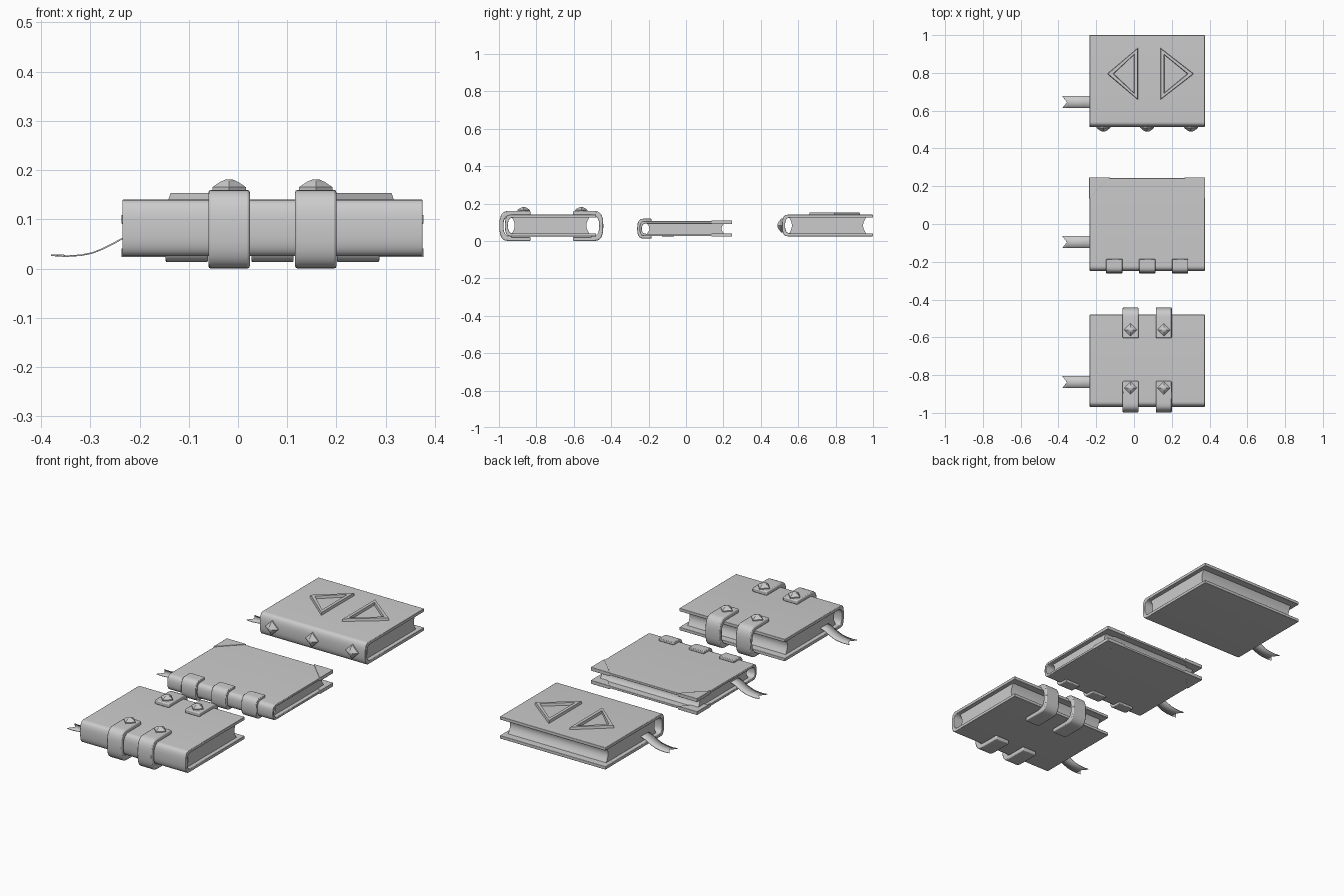
import bpy, bmesh, math

if "Cube" in bpy.data.objects:
    bpy.data.objects.remove(bpy.data.objects["Cube"])

X0, X1, XC = -0.235, 0.375, 0.07


def finish(bm, name, bevel=0.0, angle=35):
    bmesh.ops.recalc_face_normals(bm, faces=bm.faces)
    me = bpy.data.meshes.new(name)
    bm.to_mesh(me)
    bm.free()
    ob = bpy.data.objects.new(name, me)
    bpy.context.collection.objects.link(ob)
    bpy.ops.object.select_all(action='DESELECT')
    ob.select_set(True)
    bpy.context.view_layer.objects.active = ob
    if bevel:
        m = ob.modifiers.new("Bevel", 'BEVEL')
        m.width, m.segments, m.limit_method = bevel, 2, 'ANGLE'
        m.angle_limit = math.radians(50)
    bpy.ops.object.shade_smooth_by_angle(angle=math.radians(angle))
    return ob


def prism(name, low, high, **kw):
    """Join two matching outlines into a closed solid."""
    bm = bmesh.new()
    a = [bm.verts.new(p) for p in low]
    b = [bm.verts.new(p) for p in high]
    n = len(a)
    for i in range(n):
        j = (i + 1) % n
        bm.faces.new((a[i], a[j], b[j], b[i]))
    bm.faces.new(a[::-1])
    bm.faces.new(b)
    return finish(bm, name, **kw)


def extrude_x(name, prof, x0, x1, **kw):
    return prism(name, [(x0, y, z) for y, z in prof],
                 [(x1, y, z) for y, z in prof], **kw)


def arc(y_tip, depth, z0, z1, s=1, n=14, power=0.75):
    """Rounded end from top to bottom; s=1 bulges to -y, s=-1 to +y."""
    zc, h, pts = (z0 + z1) / 2, (z1 - z0) / 2, []
    for i in range(n + 1):
        t = math.pi / 2 - math.pi * i / n
        c, q = max(0, math.cos(t)), math.sin(t)
        pts.append((y_tip + s * depth * (1 - c ** power),
                    zc + h * math.copysign(abs(q) ** power, q)))
    return pts


def c_shape(y_tip, y_end, z0, z1, t, depth, s=1):
    """Folded sheet: outer curve plus inner curve offset by thickness t."""
    out = [(y_end, z1)] + arc(y_tip, depth, z0, z1, s) + [(y_end, z0)]
    inn = [(y_end, z1 - t)] + arc(y_tip + s * t, depth, z0 + t, z1 - t, s) + [(y_end, z0 + t)]
    return out + inn[::-1]


def book(name, y0, y1, z0, z1, t, ribbon_y):
    # folded cover with rounded spine
    extrude_x(name + "_cover", c_shape(y0, y1, z0, z1, t, 0.028), X0, X1, bevel=0.002)
    # page block, hollow at both spine and fore edge
    a, b, lo, hi = y0 + 0.038, y1 - 0.037, z0 + t - 0.001, z1 - t + 0.001
    prof, n = [], 10
    for i in range(n + 1):
        u = i / n
        prof.append((b - 0.016 * math.sin(math.pi * u), lo + (hi - lo) * u))
    for i in range(n + 1):
        u = i / n
        prof.append((a + 0.014 * math.sin(math.pi * u), hi - (hi - lo) * u))
    extrude_x(name + "_pages", prof, X0 + 0.022, X1 - 0.022)
    # bookmark ribbon with swallowtail end
    path = [(-0.19, 0.075), (-0.235, 0.061), (-0.255, 0.05), (-0.275, 0.04),
            (-0.295, 0.032), (-0.32, 0.027), (-0.35, 0.025), (-0.38, 0.027)]
    bm, prev = bmesh.new(), None
    for x, z in path:
        mid = x + 0.025 if x == -0.38 else x
        row = [bm.verts.new((px, ribbon_y + dy, z))
               for px, dy in ((x, -0.032), (mid, 0), (x, 0.032))]
        if prev:
            for i in range(2):
                bm.faces.new((prev[i], prev[i + 1], row[i + 1], row[i]))
        prev = row
    ob = finish(bm, name + "_ribbon")
    m = ob.modifiers.new("Thickness", 'SOLIDIFY')
    m.thickness, m.offset = 0.003, 0


def stud(name, centre, r, h, facing_front=False):
    """Diamond stud: short rim then a blunt pyramid."""
    bm, prev = bmesh.new(), None
    for k, d in ((1, -0.006), (1, h * 0.25), (0.55, h * 0.75), (0.2, h)):
        ring = []
        for i in range(4):
            u, v = r * k * math.cos(i * math.pi / 2), r * k * math.sin(i * math.pi / 2)
            off = (u, -d, v) if facing_front else (u, v, d)
            ring.append(bm.verts.new([c + o for c, o in zip(centre, off)]))
        if prev:
            for i in range(4):
                j = (i + 1) % 4
                bm.faces.new((prev[i], prev[j], ring[j], ring[i]))
        else:
            bm.faces.new(ring[::-1])
        prev = ring
    bm.faces.new(prev)
    finish(bm, name, angle=40)


book("back_book", 0.514, 1.0, 0.025, 0.14, 0.016, 0.645)
book("middle_book", -0.248, 0.243, 0.026, 0.106, 0.012, -0.096)
book("front_book", -0.968, -0.48, 0.025, 0.14, 0.016, -0.837)

# back book: triangular frames on the cover and studs on the spine
for side, base, tip in (("left", 0.021, -0.142), ("right", 0.139, 0.317)):
    d = math.copysign(1, tip - base)
    yc, bm = 0.795, bmesh.new()

    def tri(i, z):
        b, p, h = base + d * i, tip - d * i * 1.6, 0.138 - i * 1.75
        return [bm.verts.new(q) for q in ((b, yc - h, z), (p, yc, z), (b, yc + h, z))]
    rings = [tri(0, 0.138), tri(0.003, 0.153), tri(0.019, 0.153), tri(0.022, 0.138)]
    for k in range(4):
        a, b = rings[k], rings[(k + 1) % 4]
        for i in range(3):
            j = (i + 1) % 3
            bm.faces.new((a[i], a[j], b[j], b[i]))
    finish(bm, "triangle_frame_" + side)
for i in (-1, 0, 1):
    stud("spine_stud", (XC + i * 0.232, 0.516, 0.0825), 0.037, 0.027, True)

# middle book: spine bands and corner guards
for i in (-1, 0, 1):
    x = XC + i * 0.174
    extrude_x("spine_band", c_shape(-0.261, -0.185, 0.013, 0.119, 0.014, 0.036),
              x - 0.043, x + 0.043, bevel=0.003)
for zl, zh in ((0.023, 0.041), (0.091, 0.109)):
    for x, d in ((X0 - 0.002, 1), (X1 + 0.002, -1)):
        pts = [(x, 0.247), (x + d * 0.112, 0.247), (x, 0.135)]
        prism("corner_guard", [(*p, zl) for p in pts], [(*p, zh) for p in pts], bevel=0.001)

# front book: straps around spine and fore edge, each with a stud
for x in (-0.018, 0.158):
    for tip, end, s, ys in ((-0.998, -0.832, 1, -0.868), (-0.442, -0.604, -1, -0.56)):
        extrude_x("strap", c_shape(tip, end, 0.0, 0.16, 0.022, 0.05, s),
                  x - 0.042, x + 0.042, bevel=0.005)
        stud("strap_stud", (x, ys, 0.16), 0.034, 0.021)
